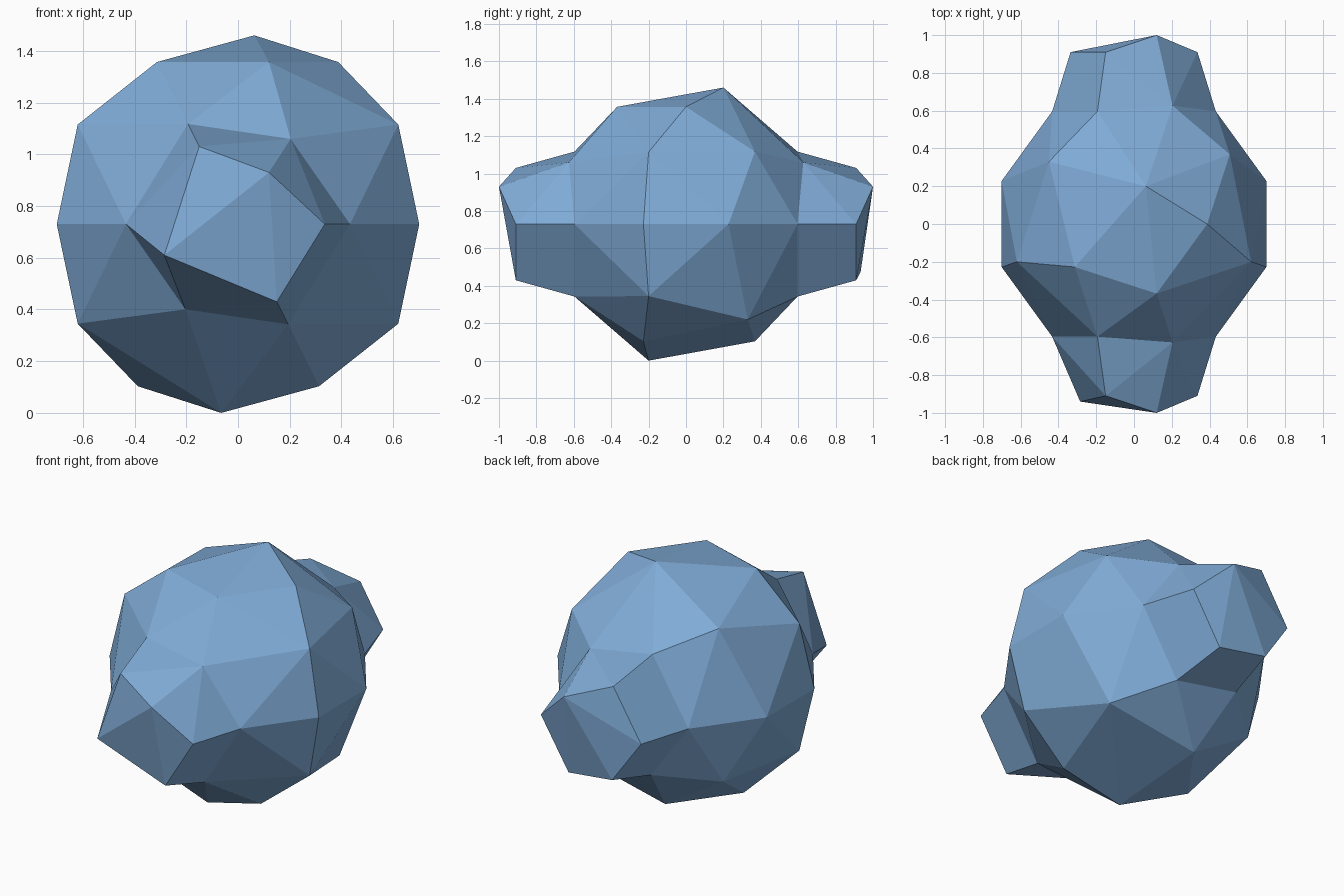
import bpy, bmesh
from mathutils import Vector

if "Cube" in bpy.data.objects:
    bpy.data.objects.remove(bpy.data.objects["Cube"])

R, CZ = 0.737, 0.73

bm = bmesh.new()
bmesh.ops.create_icosphere(bm, subdivisions=2, radius=R)


def nearest(co, count):
    return sorted(bm.verts, key=lambda v: (v.co - Vector(co)).length)[:count]


# Front and back knobs: the six faces around each y pole, pulled out and narrowed
for s in (-1, 1):
    pole = nearest((0, s * R, 0), 1)[0]
    faces = list(pole.link_faces)
    geom = bmesh.ops.extrude_face_region(bm, geom=faces)["geom"]
    old = [f for f in faces if f.is_valid]
    moved = [g for g in geom if isinstance(g, bmesh.types.BMVert)]
    for v in moved:
        v.co = Vector((v.co.x * 0.775,
                       s * (1.019 - (R - abs(v.co.y)) * 0.775),
                       v.co.z * 0.775))
    if old:
        bmesh.ops.delete(bm, geom=old, context='FACES')
    loose = [v for v in bm.verts if not v.link_faces]
    bmesh.ops.delete(bm, geom=loose, context='VERTS')

# Coarse facets: the two vertices nearest each point are merged onto it
merges = [
    (0.063, 0.2, 0.73), (-0.065, -0.2, -0.73),
    (0.62, -0.2, 0.385), (-0.62, -0.2, 0.385),
    (0.62, -0.2, -0.385), (-0.62, -0.2, -0.385),
    (-0.45, 0.33, 0.51), (0.45, 0.33, -0.51),
    (0.12, -1.0, 0.2), (0.12, 1.0, 0.2),
    (-0.285, -0.94, -0.12),
]
for co in merges:
    bmesh.ops.pointmerge(bm, verts=nearest(co, 2), merge_co=Vector(co))

bmesh.ops.triangulate(bm, faces=[f for f in bm.faces if len(f.verts) > 3])
bmesh.ops.recalc_face_normals(bm, faces=bm.faces)
bmesh.ops.translate(bm, verts=bm.verts, vec=(0, 0, CZ))

mesh = bpy.data.meshes.new("faceted_boulder")
bm.to_mesh(mesh)
bm.free()

# Single flat blue
mat = bpy.data.materials.new("soft blue")
mat.diffuse_color = (0.214, 0.407, 0.674, 1)
mat.use_nodes = True
mat.node_tree.nodes["Principled BSDF"].inputs["Base Color"].default_value = mat.diffuse_color
mesh.materials.append(mat)
obj = bpy.data.objects.new("faceted_boulder", mesh)
bpy.context.collection.objects.link(obj)
